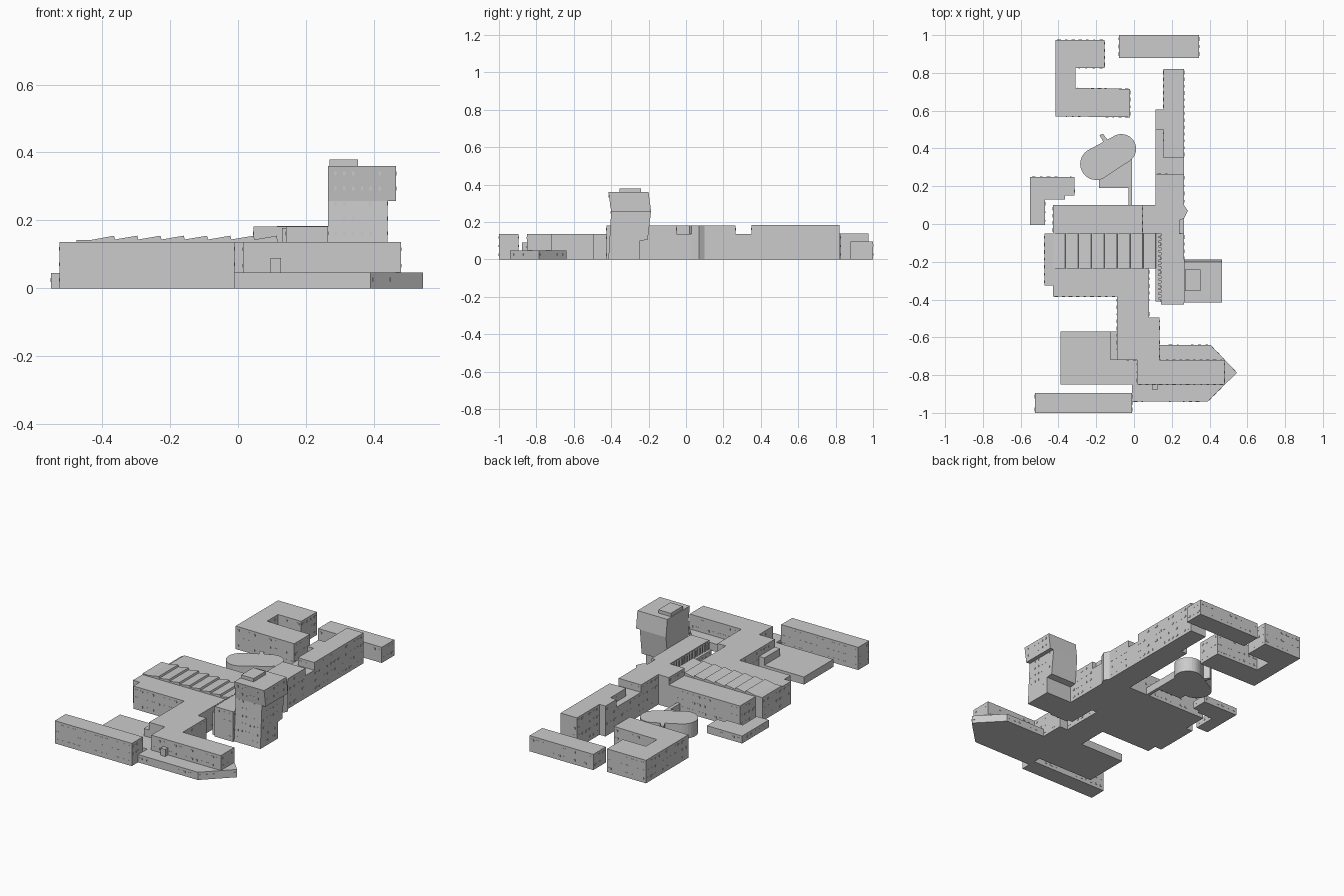
import bpy, bmesh, math, random
from mathutils import Vector, Matrix

if "Cube" in bpy.data.objects:
    bpy.data.objects.remove(bpy.data.objects["Cube"])

random.seed(4)


def finish(name, bm):
    bmesh.ops.recalc_face_normals(bm, faces=bm.faces)
    me = bpy.data.meshes.new(name)
    bm.to_mesh(me)
    bm.free()
    ob = bpy.data.objects.new(name, me)
    bpy.context.collection.objects.link(ob)
    return ob


def extrude(bm, pts, offset):
    f = bm.faces.new([bm.verts.new(p) for p in pts])
    r = bmesh.ops.extrude_face_region(bm, geom=[f])
    vs = [g for g in r["geom"] if isinstance(g, bmesh.types.BMVert)]
    bmesh.ops.translate(bm, verts=vs, vec=offset)
    # keep the starting cap so the solid stays closed
    if not any(len(x.verts) == len(pts) and all(v.co == Vector(p) for v, p in zip(x.verts, pts)) for x in bm.faces):
        pass


def panel(bm, centre, size, angle=0.0):
    m = Matrix.Translation(centre) @ Matrix.Rotation(angle, 4, "Z") @ Matrix.Diagonal((*size, 1))
    bmesh.ops.create_cube(bm, size=1, matrix=m)


def block(name, pts, z1, z0=0.0, windows=True):
    """Flat-roofed building from a plan outline, with thin window panels on long walls."""
    bm = bmesh.new()
    lo = [bm.verts.new((x, y, z0)) for x, y in pts]
    hi = [bm.verts.new((x, y, z1)) for x, y in pts]
    n = len(pts)
    bm.faces.new(lo[::-1])
    bm.faces.new(hi)
    for i in range(n):
        bm.faces.new((lo[i], lo[(i + 1) % n], hi[(i + 1) % n], hi[i]))
    bmesh.ops.recalc_face_normals(bm, faces=bm.faces)
    rows = max(1, round((z1 - z0) / 0.046))
    for i in range(n if windows else 0):
        a, b = Vector(pts[i]), Vector(pts[(i + 1) % n])
        d = b - a
        if d.length < 0.09:
            continue
        count = int(d.length / 0.035)
        for r in range(rows):
            z = z0 + (r + 0.55) * (z1 - z0) / rows
            for k in range(count):
                if random.random() < 0.3:
                    continue
                p = a + d * ((k + 0.5) / count)
                panel(bm, (p.x, p.y, z), (random.choice((0.008, 0.014, 0.02)), 0.003, 0.011),
                      math.atan2(d.y, d.x))
    return finish(name, bm)


def box(name, x0, x1, y0, y1, z1, z0=0.0, windows=True):
    return block(name, [(x0, y0), (x1, y0), (x1, y1), (x0, y1)], z1, z0, windows)


def prism(name, profile, axis, lo, hi):
    """Profile (horizontal, z) swept along x or y."""
    bm = bmesh.new()
    ends = []
    for t in (lo, hi):
        ends.append([bm.verts.new((t, u, z) if axis == "x" else (u, t, z)) for u, z in profile])
    a, b = ends
    n = len(profile)
    bm.faces.new(a)
    bm.faces.new(b[::-1])
    for i in range(n):
        bm.faces.new((a[i], a[(i + 1) % n], b[(i + 1) % n], b[i]))
    return finish(name, bm)


H = 0.137   # common roof height
T = 0.182   # taller spine height

# detached buildings to the north
box("north_bar", -0.08, 0.345, 0.88, 1.0, 0.095)
block("courtyard_building", [(-0.415, 0.57), (-0.02, 0.565), (-0.02, 0.715), (-0.31, 0.72),
                             (-0.31, 0.825), (-0.155, 0.825), (-0.155, 0.975), (-0.415, 0.975)], 0.139)
block("west_annex", [(-0.55, -0.005), (-0.47, -0.005), (-0.47, 0.13), (-0.365, 0.13),
                     (-0.365, 0.15), (-0.315, 0.15), (-0.315, 0.25), (-0.55, 0.25)], 0.045)

# rounded auditorium: two arcs joined by tangents, plus low foyer
outline = []
tilt = math.atan2(0.085, 0.13)
for cx, cy, r, start in ((-0.2, 0.318, 0.085, tilt + math.pi / 2), (-0.067, 0.398, 0.078, tilt - math.pi / 2)):
    for i in range(17):
        t = start + math.pi * i / 16
        outline.append((cx + r * math.cos(t), cy + r * math.sin(t)))
hall = block("auditorium", outline, 0.09, windows=False)
block("auditorium_fin", [(-0.16, 0.43), (-0.135, 0.44), (-0.165, 0.478), (-0.182, 0.47)], 0.09, windows=False)
block("auditorium_foyer", [(-0.185, 0.24), (-0.185, 0.19), (-0.03, 0.19), (-0.03, 0.1),
                           (-0.01, 0.1), (-0.01, 0.36)], 0.046, windows=False)

# main hall and the corridor leading south
block("main_hall", [(-0.43, 0.1), (-0.43, -0.05), (-0.475, -0.05), (-0.475, -0.325), (-0.43, -0.325),
                    (-0.43, -0.385), (-0.09, -0.385), (-0.09, -0.72), (0.135, -0.72), (0.135, -0.495),
                    (0.08, -0.495), (0.08, -0.235), (0.115, -0.235), (0.115, -0.05), (0.045, -0.05),
                    (0.045, 0.1)], H)

# sawtooth roof
teeth = [(-0.475, H - 0.01), (-0.475, 0.143), (-0.43, 0.143)]
for i in range(8):
    x = -0.365 + i * 0.0685
    teeth += [(x, 0.155), (x + 0.003, 0.144)]
teeth[-1] = (0.1175, H - 0.01)
prism("sawtooth_roof", teeth, "y", -0.235, -0.05)

# eastern spine
block("spine_middle", [(0.045, -0.05), (0.24, -0.05), (0.24, 0.02), (0.265, 0.03), (0.285, 0.07),
                       (0.265, 0.1), (0.265, 0.265), (0.115, 0.265), (0.115, 0.1), (0.045, 0.1)], T)
box("spine_recess", 0.24, 0.265, -0.05, 0.03, H, windows=False)
box("spine_south", 0.142, 0.265, -0.425, -0.05, T)
box("spine_south_ledge", 0.115, 0.142, -0.41, -0.05, H)
for i in range(14):
    y = -0.4 + i * 0.025
    box("spine_fin", 0.13, 0.142, y, y + 0.012, T - 0.004, H - 0.005, False)
block("spine_link", [(0.115, 0.265), (0.265, 0.265), (0.265, 0.35), (0.155, 0.35), (0.155, 0.5),
                     (0.115, 0.5)], H)
block("spine_north", [(0.155, 0.35), (0.265, 0.35), (0.265, 0.82), (0.155, 0.82), (0.155, 0.605),
                      (0.115, 0.605), (0.115, 0.5), (0.155, 0.5)], 0.184)

# tower with leaning shaft and overhanging head
prism("tower_shaft", [(-0.415, 0), (-0.245, 0), (-0.245, 0.1), (-0.205, 0.105), (-0.187, 0.257),
                      (-0.4, 0.257)], "x", 0.265, 0.44)
prism("tower_head", [(-0.4, 0.257), (-0.187, 0.257), (-0.2, 0.36), (-0.415, 0.36)], "x", 0.265, 0.465)
box("tower_penthouse", 0.27, 0.353, -0.355, -0.24, 0.38, 0.36, False)
bm = bmesh.new()
for r in range(8):
    z = 0.03 + r * 0.044
    low = z < 0.257
    for k in range(6):
        if random.random() < 0.75:
            y = -0.385 + k * (0.022 if z < 0.11 else 0.032)
            panel(bm, (0.44 if low else 0.465, y, z), (0.003, 0.007, 0.011))
        x = 0.287 + k * 0.026
        y = -0.415 + 0.015 * z / 0.257 if low else -0.4 - 0.015 * (z - 0.257) / 0.103
        if random.random() < 0.75:
            panel(bm, (x, y, z), (0.007, 0.004, 0.011))
finish("tower_windows", bm)

# southern group
box("southwest_bar", -0.525, -0.01, -1.0, -0.895, H)
block("southwest_podium", [(-0.39, -0.85), (-0.01, -0.85), (-0.01, -0.72), (-0.09, -0.72),
                           (-0.09, -0.57), (-0.39, -0.57)], 0.046, windows=False)
box("corridor_step", -0.125, -0.09, -0.72, -0.57, 0.09, windows=False)
block("pointed_podium", [(-0.01, -0.94), (0.39, -0.94), (0.545, -0.787), (0.405, -0.64),
                         (0.135, -0.64), (0.135, -0.72), (-0.01, -0.72)], 0.047)
box("south_bar", 0.015, 0.48, -0.85, -0.72, H, 0.04)
box("roof_kiosk", 0.095, 0.127, -0.876, -0.85, 0.09, 0.045, False)
